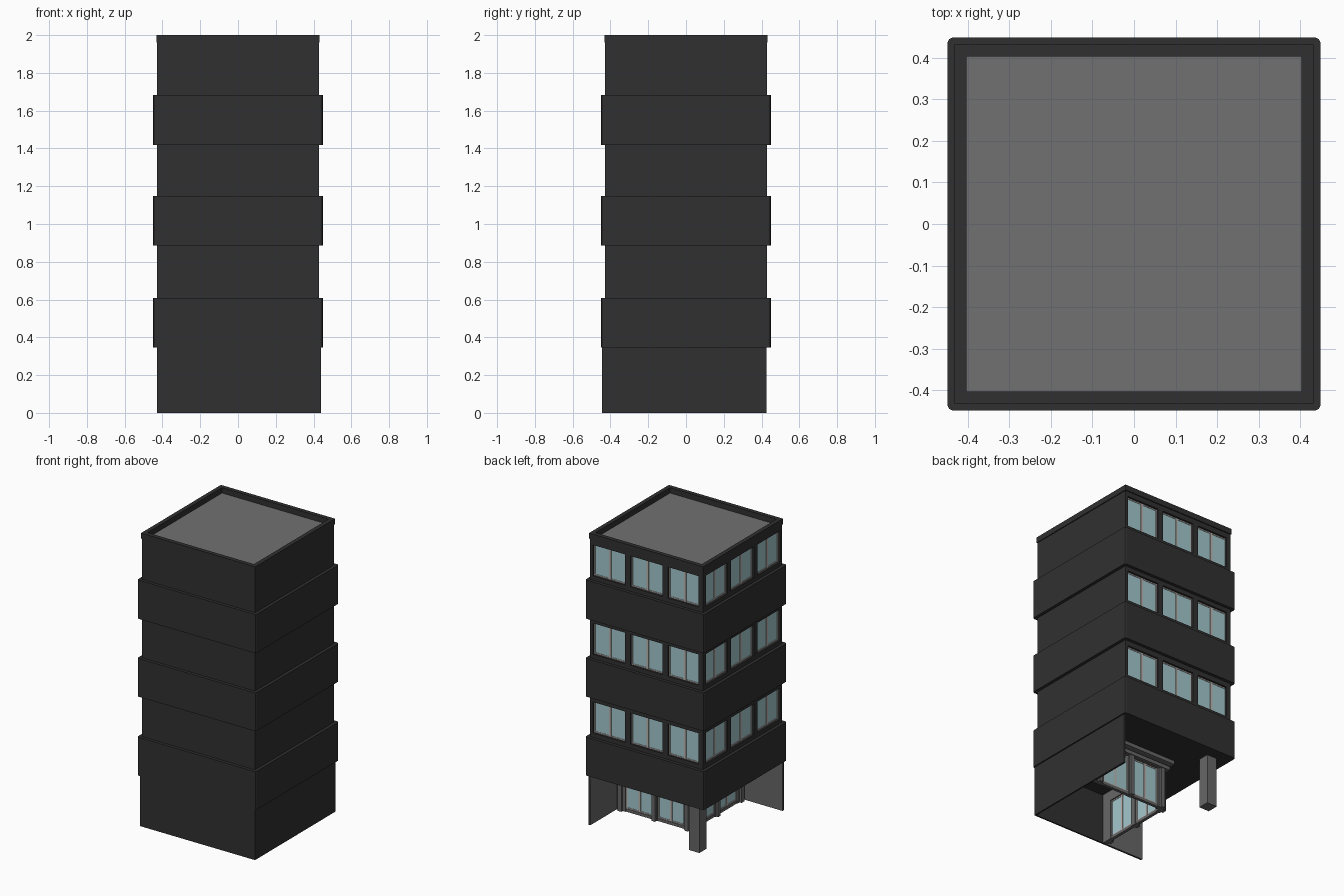
import bpy, bmesh, math
from mathutils import Matrix

if "Cube" in bpy.data.objects:
    bpy.data.objects.remove(bpy.data.objects["Cube"])


def mat(name, rgb):
    m = bpy.data.materials.new(name)
    m.diffuse_color = (*rgb, 1)
    m.use_nodes = True
    m.node_tree.nodes["Principled BSDF"].inputs["Base Color"].default_value = m.diffuse_color
    return m


DARK = mat("dark cladding", (0.030, 0.030, 0.030))
ROOF = mat("roof grey", (0.165, 0.165, 0.165))
STONE = mat("lobby grey", (0.135, 0.135, 0.135))
FRAME = mat("window frame", (0.50, 0.46, 0.44))
GLASS = mat("pale glass", (0.37, 0.58, 0.62))

BACK = Matrix.Identity(4)                        # facade facing +y
LEFT = Matrix.Rotation(math.pi / 2, 4, 'Z')      # same facade turned to face -x


def build(name, material, boxes, bevel=0):
    """One object from boxes (x0, x1, y0, y1, z0, z1, matrix)."""
    bm = bmesh.new()
    for x0, x1, y0, y1, z0, z1, m in boxes:
        vs = bmesh.ops.create_cube(bm, size=1)["verts"]
        for v in vs:
            v.co.x = x1 if v.co.x > 0 else x0
            v.co.y = y1 if v.co.y > 0 else y0
            v.co.z = z1 if v.co.z > 0 else z0
            v.co = m @ v.co
    if bevel:
        edges = [e for e in bm.edges
                 if abs(e.verts[0].co.z - e.verts[1].co.z) > 0.01]
        bmesh.ops.bevel(bm, geom=edges, offset=bevel, segments=2,
                        profile=0.5, affect='EDGES')
    me = bpy.data.meshes.new(name)
    bm.to_mesh(me)
    bm.free()
    me.materials.append(material)
    ob = bpy.data.objects.new(name, me)
    bpy.context.collection.objects.link(ob)
    return ob


def window(u, w, z0, z1, d, m, frames, panes):
    """Two-pane window centred at u, on a wall plane at depth d."""
    t = 0.008
    a, b = u - w / 2, u + w / 2
    panes.append((a, b, d, d + 0.006, z0, z1, m))
    for x in (a, u - t, u, b - t):
        frames.append((x, x + t, d - 0.004, d + 0.01, z0, z1, m))
    for z in (z0, z1 - t):
        frames.append((a, b, d - 0.003, d + 0.009, z, z + t, m))


H = 0.428       # half width of the window storeys
R = 0.405       # recessed glass plane
frames, panes = [], []

# Projecting bands
for i, (z0, z1) in enumerate([(0.345, 0.608), (0.885, 1.147), (1.418, 1.683)]):
    build(f"band_{i + 1}", DARK, [(-0.449, 0.449, -0.449, 0.449, z0, z1, BACK)], 0.012)

# Window storeys: recessed core with piers, sills and headers on back and left
for i, (z0, z1) in enumerate([(0.608, 0.885), (1.147, 1.418), (1.683, 1.96)]):
    boxes = [(-R, H, -H, R, z0, z1, BACK)]
    lo, hi = z0 + 0.03, z0 + 0.242
    for m in (BACK, LEFT):
        boxes += [(-H, H, R - 0.01, H, z0, lo, m), (-H, H, R - 0.01, H, hi, z1, m)]
        for a, b in [(-H, -0.406), (-0.162, -0.122), (0.122, 0.162), (0.406, H)]:
            boxes.append((a, b, R - 0.01, H, lo, hi, m))
        for u in (-0.284, 0, 0.284):
            window(u, 0.244, lo, hi, R, m, frames, panes)
    build(f"storey_{i + 1}", DARK, boxes)

# Roof deck and parapet
build("roof_deck", ROOF, [(-0.41, 0.41, -0.41, 0.41, 1.95, 1.963, BACK)])
build("parapet", DARK, [(-0.432, 0.432, 0.403, 0.432, 1.962, 2.0,
                         Matrix.Rotation(k * math.pi / 2, 4, 'Z')) for k in range(4)])

# Ground floor: two solid outer walls, grey lining on the open porch part
L = 0.14        # lobby wall plane
build("ground_walls", DARK, [(-0.43, 0.44, -0.444, -0.434, 0, 0.35, BACK),
                             (0.43, 0.44, -0.444, 0.426, 0, 0.35, BACK)])
build("porch_lining", STONE, [(-0.43, -L, -0.434, -0.43, 0, 0.345, BACK),
                              (0.426, 0.43, L, 0.426, 0, 0.345, BACK)])

# Lobby: glazed walls with pilasters and a stepped cornice
stone = []
for m, s in ((BACK, 1), (LEFT, -1)):
    def put(a, b, d0, d1, z0, z1):
        stone.append((min(a * s, b * s), max(a * s, b * s), d0, d1, z0, z1, m))
    put(-L, 0.43, L - 0.03, L, 0.275, 0.345)
    put(-L, 0.43, L - 0.025, L - 0.005, 0.0, 0.02)
    for a, b in [(-L, -0.08), (0.12, 0.16), (0.36, 0.43)]:
        put(a, b, L - 0.03, L, 0, 0.28)
        c = (a + b) / 2
        put(c - 0.014, c + 0.014, L, L + 0.015, 0, 0.28)
    put(-L - 0.02, 0.43, L, L + 0.02, 0.28, 0.305)
    put(-L - 0.04, 0.43, L, L + 0.04, 0.32, 0.345)
    for u in (0.02, 0.26):
        window(u * s, 0.2, 0.02, 0.275, L - 0.018, m, frames, panes)
build("lobby_walls", STONE, stone)

# Corner pillar
build("corner_pillar", STONE, [(-0.362, -0.285, 0.295, 0.372, 0, 0.346, BACK)])

# All glazing
build("window_frames", FRAME, frames)
build("window_glass", GLASS, panes)
